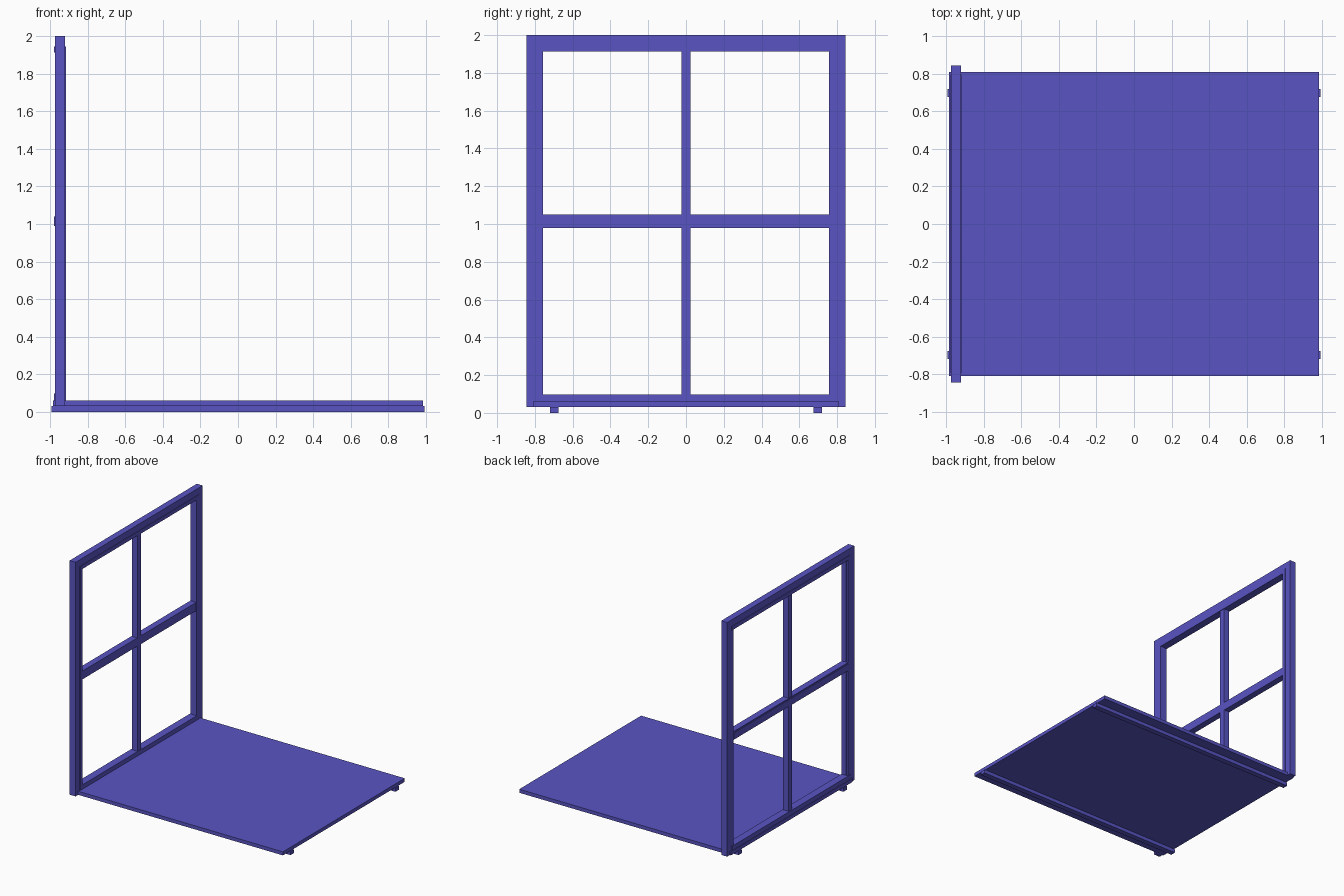
import bpy

if "Cube" in bpy.data.objects:
    bpy.data.objects.remove(bpy.data.objects["Cube"])


def box(name, x, y, z):
    """Box from (min, max) ranges on each axis."""
    bpy.ops.mesh.primitive_cube_add(size=1)
    ob = bpy.context.object
    ob.name = name
    ob.location = [(r[0] + r[1]) / 2 for r in (x, y, z)]
    ob.scale = [r[1] - r[0] for r in (x, y, z)]
    bpy.ops.object.transform_apply(location=True, scale=True)
    mat = bpy.data.materials.get("blue_paint")
    if mat is None:
        mat = bpy.data.materials.new("blue_paint")
        mat.diffuse_color = (0.1, 0.09, 0.55, 1)
        mat.use_nodes = True
        mat.node_tree.nodes["Principled BSDF"].inputs["Base Color"].default_value = mat.diffuse_color
    ob.data.materials.append(mat)
    return ob


# Floor panel
box("platform", (-0.985, 0.985), (-0.81, 0.81), (0.03, 0.06))

# Runners under the floor and side stiles of the frame
for side, s in (("left", -1), ("right", 1)):
    def span(a, b):
        return tuple(sorted((s * a, s * b)))
    box("runner_" + side, (-0.993, 0.993), span(0.675, 0.72), (0, 0.03))
    box("stile_" + side, (-0.975, -0.92), span(0.76, 0.845), (0.03, 2.0))
    # Thin inner lip proud of the stile
    box("stile_lip_" + side, (-0.96, -0.915), span(0.758, 0.79), (0.06, 1.945))

# Horizontal rails
box("top_rail", (-0.975, -0.92), (-0.76, 0.76), (1.915, 2.0))
box("top_rail_lip", (-0.98, -0.915), (-0.79, 0.79), (1.913, 1.945))
box("middle_rail", (-0.975, -0.92), (-0.76, 0.76), (0.98, 1.05))
box("middle_rail_lip", (-0.98, -0.93), (-0.76, 0.76), (0.99, 1.04))
box("bottom_rail", (-0.975, -0.92), (-0.76, 0.76), (0.03, 0.095))
box("bottom_rail_lip", (-0.98, -0.915), (-0.79, 0.79), (0.06, 0.097))

# Centre upright
box("centre_upright", (-0.97, -0.92), (-0.025, 0.025), (0.09, 1.92))
